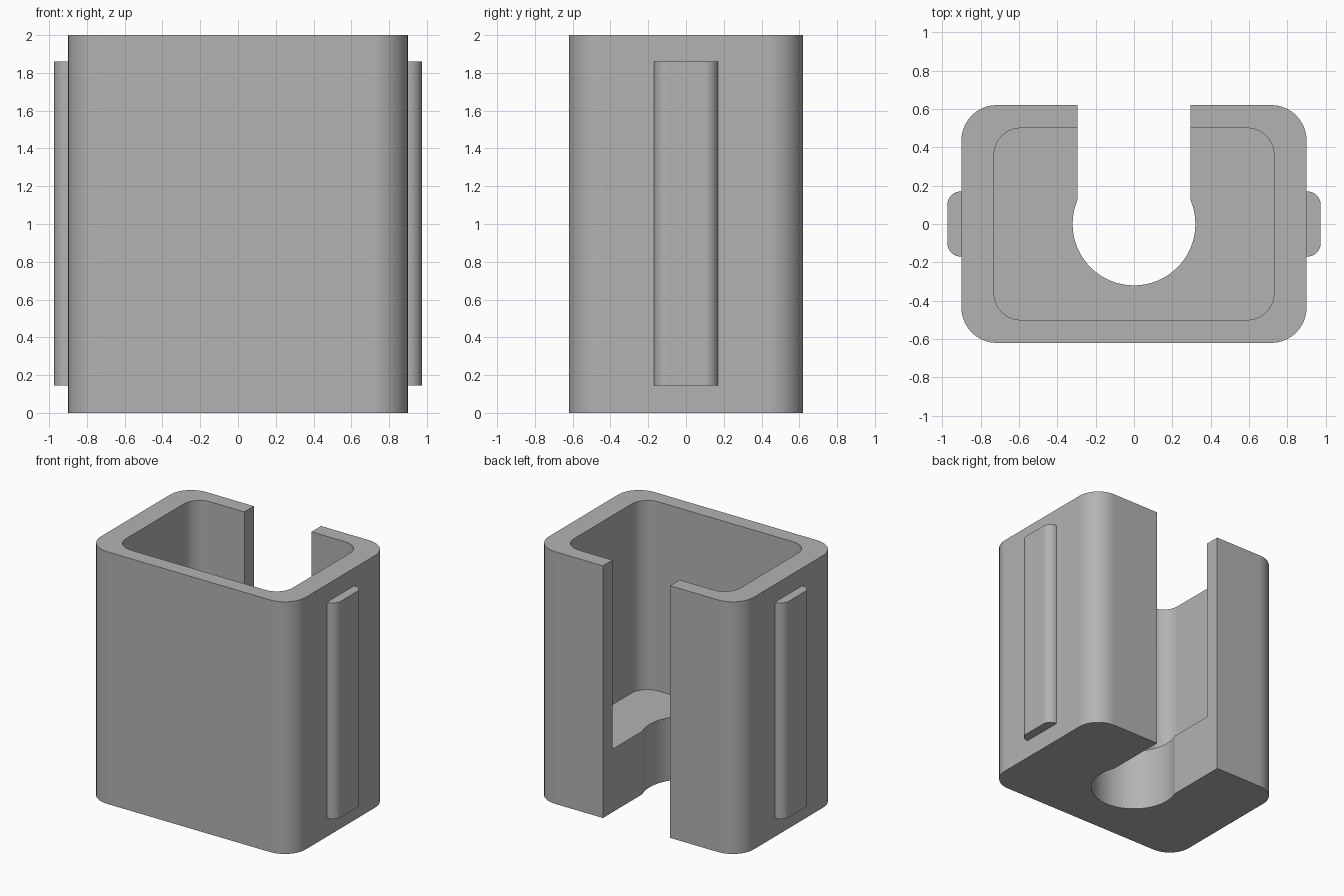
import bpy
import bmesh
import math

default = bpy.data.objects.get("Cube")
if default:
    bpy.data.objects.remove(default, do_unlink=True)

# Single plain grey
grey = bpy.data.materials.new("plain grey")
grey.use_nodes = True
colour = (0.45, 0.45, 0.45, 1)
grey.diffuse_color = colour
grey.node_tree.nodes["Principled BSDF"].inputs["Base Color"].default_value = colour


def rounded_rect(half_x, half_y, radius, steps=10):
    """Counter-clockwise outline with four rounded corners."""
    points = []
    for i, (sx, sy) in enumerate([(1, 1), (-1, 1), (-1, -1), (1, -1)]):
        for k in range(steps + 1):
            a = math.pi / 2 * (i + k / steps)
            points.append((sx * (half_x - radius) + radius * math.cos(a),
                           sy * (half_y - radius) + radius * math.sin(a)))
    return points


def prism(name, outline, bottom, top):
    """Extrude a flat outline between two heights."""
    bm = bmesh.new()
    face = bm.faces.new([bm.verts.new((x, y, bottom)) for x, y in outline])
    result = bmesh.ops.extrude_face_region(bm, geom=[face])
    verts = [v for v in result["geom"] if isinstance(v, bmesh.types.BMVert)]
    bmesh.ops.translate(bm, verts=verts, vec=(0, 0, top - bottom))
    bmesh.ops.recalc_face_normals(bm, faces=bm.faces)
    mesh = bpy.data.meshes.new(name)
    bm.to_mesh(mesh)
    bm.free()
    mesh.materials.append(grey)
    obj = bpy.data.objects.new(name, mesh)
    bpy.context.collection.objects.link(obj)
    return obj


def activate(obj):
    bpy.ops.object.select_all(action="DESELECT")
    obj.select_set(True)
    bpy.context.view_layer.objects.active = obj


def finish(obj):
    activate(obj)
    bpy.ops.object.shade_smooth_by_angle(angle=math.radians(20))
    normals = obj.modifiers.new("even normals", "WEIGHTED_NORMAL")
    normals.keep_sharp = True


# Housing block, hollowed out above a thick floor
housing = prism("housing", rounded_rect(0.9, 0.62, 0.185), 0, 2)

# Cutters: inner cavity, round floor hole, slot open to the back
half_slot = 0.295
circle = [(0.32 * math.cos(math.tau * i / 64), 0.32 * math.sin(math.tau * i / 64))
          for i in range(64)]
slot = [(-half_slot, 0), (half_slot, 0), (half_slot, 1), (-half_slot, 1)]
cutters = [
    prism("cavity_cutter", rounded_rect(0.73, 0.5, 0.14), 0.5, 2.2),
    prism("hole_cutter", circle, -0.2, 2.3),
    prism("slot_cutter", slot, -0.3, 2.4),
]
for cutter in cutters:
    cutter.hide_render = True
    cut = housing.modifiers.new(cutter.name, "BOOLEAN")
    cut.operation = "DIFFERENCE"
    cut.solver = "EXACT"
    cut.object = cutter
    activate(housing)
    bpy.ops.object.modifier_apply(modifier=cut.name)
    bpy.data.objects.remove(cutter, do_unlink=True)
finish(housing)

# Rounded guide rail on each side, sunk into the wall
for side, name in ((1, "left_rail"), (-1, "right_rail")):
    outline = [(x + side * 0.87, y) for x, y in rounded_rect(0.103, 0.17, 0.07)]
    finish(prism(name, outline, 0.145, 1.86))
